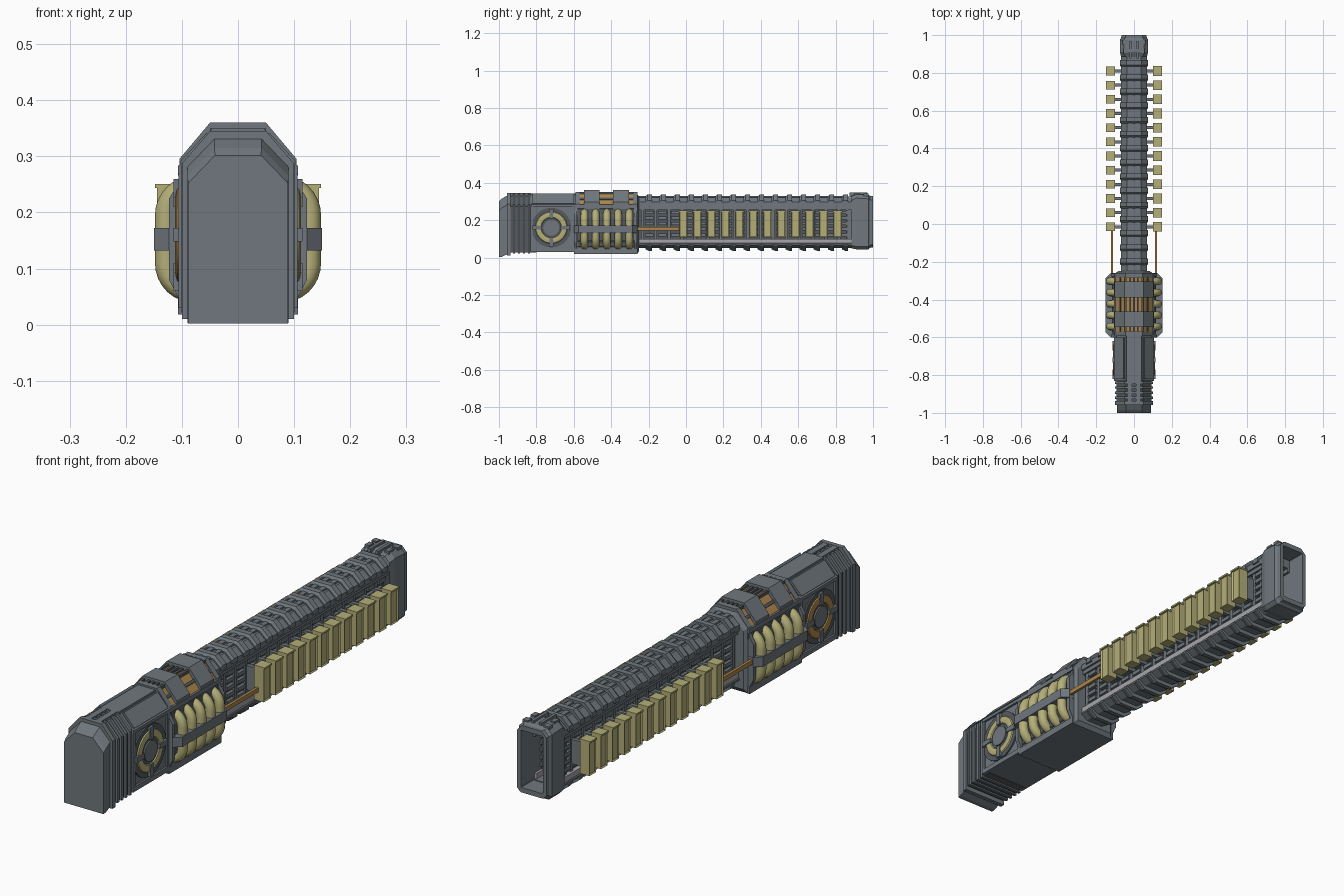
import bpy, bmesh, math
from mathutils import Matrix, Vector

if "Cube" in bpy.data.objects:
    bpy.data.objects.remove(bpy.data.objects["Cube"])


def material(name, rgb):
    m = bpy.data.materials.new(name)
    m.diffuse_color = (*rgb, 1)
    m.use_nodes = True
    m.node_tree.nodes["Principled BSDF"].inputs["Base Color"].default_value = m.diffuse_color
    return m


GREY = material("gunmetal", (0.16, 0.185, 0.205))
DARK = material("dark steel", (0.09, 0.102, 0.115))
YELLOW = material("pale yellow coil", (0.46, 0.43, 0.19))
COPPER = material("copper", (0.42, 0.24, 0.075))
SILVER = material("silver rail", (0.38, 0.38, 0.40))


class Part:
    """Collects simple solids into one mesh object."""
    def __init__(self, name, mat):
        self.name, self.mat, self.bm = name, mat, bmesh.new()

    def loft(self, sections, cap=True):
        rings = [[self.bm.verts.new(p) for p in s] for s in sections]
        for a, b in zip(rings, rings[1:]):
            for i in range(len(a)):
                j = (i + 1) % len(a)
                self.bm.faces.new((a[i], a[j], b[j], b[i]))
        if cap:
            self.bm.faces.new(rings[0])
            self.bm.faces.new(rings[-1])
        return rings

    def prism(self, prof, y0, y1):
        self.loft([[(x, y, z) for x, z in prof] for y in (y0, y1)])

    def box(self, x0, x1, y0, y1, z0, z1, both=False):
        self.prism([(x0, z0), (x1, z0), (x1, z1), (x0, z1)], y0, y1)
        if both:
            self.box(-x1, -x0, y0, y1, z0, z1)

    def cyl(self, x0, x1, y, z, r, n=24):
        self.loft([[(x, y + r * math.cos(a), z + r * math.sin(a))
                    for a in (math.tau * i / n for i in range(n))] for x in (x0, x1)])

    def done(self, mirror=False, smooth=False):
        bmesh.ops.recalc_face_normals(self.bm, faces=self.bm.faces)
        me = bpy.data.meshes.new(self.name)
        self.bm.to_mesh(me)
        me.materials.append(self.mat)
        ob = bpy.data.objects.new(self.name, me)
        bpy.context.collection.objects.link(ob)
        if mirror:
            ob.modifiers.new("mirror", 'MIRROR').use_axis = (True, False, False)
        if smooth:
            bpy.ops.object.select_all(action='DESELECT')
            ob.select_set(True)
            bpy.context.view_layer.objects.active = ob
            bpy.ops.object.shade_smooth_by_angle(angle=math.radians(40))
        return ob


def hull(w, z0, z1, cx, cz, bx=0.0, bz=0.0):
    """Cross-section with chamfered top and optional chamfered bottom."""
    half = [(w - bx, z0)] + ([(w, z0 + bz)] if bz else []) + [(w, z1 - cz), (w - cx, z1)]
    return half + [(-x, z) for x, z in reversed(half)]


def at(y, prof):
    return [(x, y, z) for x, z in prof]


# --- Rear cap and ribbed section
p = Part("rear_cap", GREY)
p.loft([at(-1, hull(.089, .002, .302, .048, .05)), at(-.985, hull(.09, .004, .315, .048, .05)),
        at(-.95, hull(.09, .02, .335, .048, .05))])
p.done()
p = Part("rear_collars", GREY)
p.prism(hull(.1, .01, .345, .05, .058), -.957, -.938)
for y in (-.92, -.893, -.866, -.84):
    p.prism(hull(.101, .022, .34, .052, .056), y - .006, y + .006)
p.box(-.035, -.01, -.94, -.83, .33, .344, False)
p.box(.01, .035, -.94, -.83, .33, .344, False)
p.done()
p = Part("rear_core", DARK)
p.prism(hull(.092, .028, .328, .05, .055), -.95, -.8)
p.done()

# --- Receiver body
p = Part("receiver_body", GREY)
p.prism(hull(.098, .03, .335, .055, .06), -.832, -.58)
p.done()
p = Part("receiver_plates", GREY)
p.box(-.04, .04, -.835, -.59, .33, .343)
p.loft([[(.05, y, .334), (.056, y, .342), (.104, y, .29), (.098, y, .282)] for y in (-.82, -.6)])
p.prism([(.095, .27), (.107, .27), (.107, .283), (.095, .29)], -.83, -.59)
p.box(.095, .106, -.832, -.59, .03, .05)
p.box(.095, .106, -.832, -.817, .05, .27)
p.box(.095, .106, -.607, -.59, .05, .27)
p.done(mirror=True)

# --- Side wheels: dark plate, ring, hub and four clamps
CY, CZ = -.72, .16
p = Part("wheel_plate", DARK)
p.cyl(.09, .104, CY, CZ, .106, 32)
p.done(mirror=True, smooth=True)
p = Part("wheel_hub", GREY)
p.cyl(.09, .11, CY, CZ, .042)
p.done(mirror=True, smooth=True)
for side, mat, label in ((1, YELLOW, "right"), (-1, COPPER, "left")):
    p = Part(f"wheel_ring_{label}", mat)
    secs = []
    for i in range(33):
        a = math.tau * i / 32
        sec = []
        for k in range(8):
            t = math.tau * k / 8
            r = .069 + .019 * math.cos(t)
            sec.append((side * (.1 + .012 * math.sin(t)), CY + r * math.cos(a), CZ + r * math.sin(a)))
        secs.append(sec)
    p.loft(secs, cap=False)
    bmesh.ops.remove_doubles(p.bm, verts=p.bm.verts, dist=1e-5)
    p.done(smooth=True)
p = Part("wheel_clamps", GREY)
for i in range(4):
    c, s = math.cos(i * math.pi / 2), math.sin(i * math.pi / 2)
    p.loft([[(x, CY + r * c - w * s, CZ + r * s + w * c) for r, w in
             ((.05, -.009), (.1, -.012), (.1, .012), (.05, .009))] for x in (.095, .115)])
p.done(mirror=True)

# --- Coil housing with copper windings showing between the armour blocks
p = Part("coil_housing", GREY)
p.prism(hull(.1, .018, .28, .005, .005), -.6, -.262)
p.loft([at(-.262, hull(.1, .018, .34, .05, .055)), at(-.25, hull(.085, .035, .325, .045, .05))])
p.done()
p = Part("top_winding", COPPER)
p.prism(hull(.1, .2, .342, .053, .06), -.58, -.27)
p.done()
p = Part("top_armour", GREY)
for y0, y1, g in ((-.592, -.568, 0), (-.545, -.462, .01), (-.39, -.305, .01), (-.284, -.26, 0)):
    p.prism(hull(.1 + g * .4, .24, .35 + g, .054, .064), y0, y1)
p.done()
p = Part("top_slats", DARK)
for x in (-.045, -.02, .0, .02, .045):
    for y0, y1 in ((-.57, -.54), (-.465, -.385), (-.31, -.28)):
        p.box(x - .005, x + .005, y0, y1, .33, .35)
for y0, y1 in ((-.57, -.54), (-.465, -.385), (-.31, -.28)):
    for sx in (1, -1):
        p.loft([[(sx * a, y, b) for a, b in ((.066, .31), (.074, .302), (.08, .311), (.072, .32))]
                for y in (y0, y1)])
p.done()
p = Part("coil_backing", DARK)
p.prism([(.09, .05), (.104, .06), (.106, .08), (.116, .095), (.116, .215), (.106, .235),
         (.104, .26), (.09, .265)], -.58, -.275)
p.done(mirror=True)
p = Part("coil_side_frames", GREY)
p.box(.095, .107, -.6, -.26, .018, .046)
p.box(.095, .107, -.6, -.26, .266, .284)
for y in (-.6, -.277):
    p.prism([(.095, .03), (.107, .05), (.123, .08), (.123, .225), (.107, .25), (.095, .28)], y, y + .016)
p.done(mirror=True)

# --- Curved coil tubes
path = []
for cz, a0, a1 in ((.195, 95, 0), (.11, 0, -95)):
    for i in range(9):
        a = math.radians(a0 + (a1 - a0) * i / 8)
        path.append((.08 + .048 * math.cos(a), cz + .05 * math.sin(a), math.cos(a), math.sin(a)))
p = Part("coil_tubes", YELLOW)
for k in range(5):
    y = -.543 + .06 * k
    p.loft([[(x + .02 * math.cos(t) * nx, y + .02 * math.sin(t), z + .02 * math.cos(t) * nz)
             for t in (math.tau * j / 12 for j in range(12))] for x, z, nx, nz in path])
p.done(mirror=True, smooth=True)
p = Part("coil_band", GREY)
p.loft([[(.1, -.6, z), (.122, -.6, z), (.15, -.575, z), (.15, -.285, z), (.122, -.26, z), (.1, -.26, z)]
        for z in (.132, .172)])
p.done(mirror=True)

# --- Barrel: dark core, upper and lower rails, silver strips
p = Part("barrel_core", DARK)
p.box(-.045, .045, -.26, .86, .08, .29)
p.done()
p = Part("barrel_rails", GREY)
p.prism(hull(.068, .272, .322, .03, .026), -.26, .92)
p.prism(hull(.068, .05, .078, .003, .003, .03, .018), -.26, .92)
p.box(.04, .06, -.26, .92, .255, .275, True)
p.done()
p = Part("silver_strips", SILVER)
p.box(.04, .064, -.26, .91, .077, .1)
p.done(mirror=True)
p = Part("barrel_ribs", GREY)
for k in range(15):
    y = -.195 + .075 * k
    p.loft([at(y - .022, hull(.072, .285, .327, .032, .028)), at(y - .012, hull(.075, .285, .337, .034, .032)),
            at(y + .012, hull(.075, .285, .337, .034, .032))])
    p.loft([at(y - .022, hull(.07, .044, .07, .002, .002, .03, .02)),
            at(y, hull(.074, .034, .07, .002, .002, .034, .026)),
            at(y + .012, hull(.074, .034, .07, .002, .002, .034, .026))])
p.box(.008, .028, -.25, .87, .318, .329, True)
p.done()
p = Part("side_lattice", GREY)
for k in range(16):
    y = -.232 + .07 * k
    p.box(.04, .054, y - .008, y + .008, .1, .26)
    for z in (.122, .152, .182, .212, .242):
        p.box(.04, .058, y + .012, y + .058, z - .008, z + .008)
p.done(mirror=True)

# --- Capacitor blocks with inset outer panels, stems and feed bars
for side, label, hw in ((1, "right", .0235), (-1, "left", .021)):
    p = Part(f"capacitor_blocks_{label}", YELLOW)
    for k in range(12):
        y = -.015 + .075 * k
        p.box(*sorted((side * .1, side * .144)), y - hw, y + hw, .108, .25)
        p.box(*sorted((side * .1, side * .148)), y - hw - .002, y + hw + .002, .244, .251)
    bmesh.ops.recalc_face_normals(p.bm, faces=p.bm.faces)
    outer = [f for f in p.bm.faces if f.normal.x * side > .9 and f.calc_area() > .003]
    bmesh.ops.inset_individual(p.bm, faces=outer, thickness=.008, depth=-.004)
    p.done()
p = Part("capacitor_stems", GREY)
for k in range(12):
    y = -.015 + .075 * k
    p.box(.04, .102, y - .008, y + .008, .13, .23)
p.done(mirror=True)
p = Part("feed_bars", COPPER)
p.box(.11, .121, -.27, -.03, .145, .163)
p.done(mirror=True)

# --- Hollow muzzle frame
p = Part("muzzle_frame", GREY)
outer = [(.885, .068, .05, .328), (.91, .075, .044, .34), (.975, .075, .044, .336), (.985, .068, .052, .33),
         (1, .066, .055, .33)]
secs = [at(y, hull(w, a, b, .022, .022, .015, .015)) for y, w, a, b in outer]
secs += [at(y, hull(.05, .075, .31, .002, .002, .002, .002)) for y in (1, .865)]
p.loft(secs, cap=False)
p.bm.verts.ensure_lookup_table()
p.done()
p = Part("muzzle_back", DARK)
p.box(-.055, .055, .855, .867, .07, .315)
p.done()

# --- Small sight brackets on the muzzle
p = Part("muzzle_brackets", GREY)
p.box(.012, .024, .875, .97, .325, .347)
p.box(.035, .055, .9, .93, .325, .345)
p.box(.035, .06, .95, .975, .325, .342)
p.done(mirror=True)
